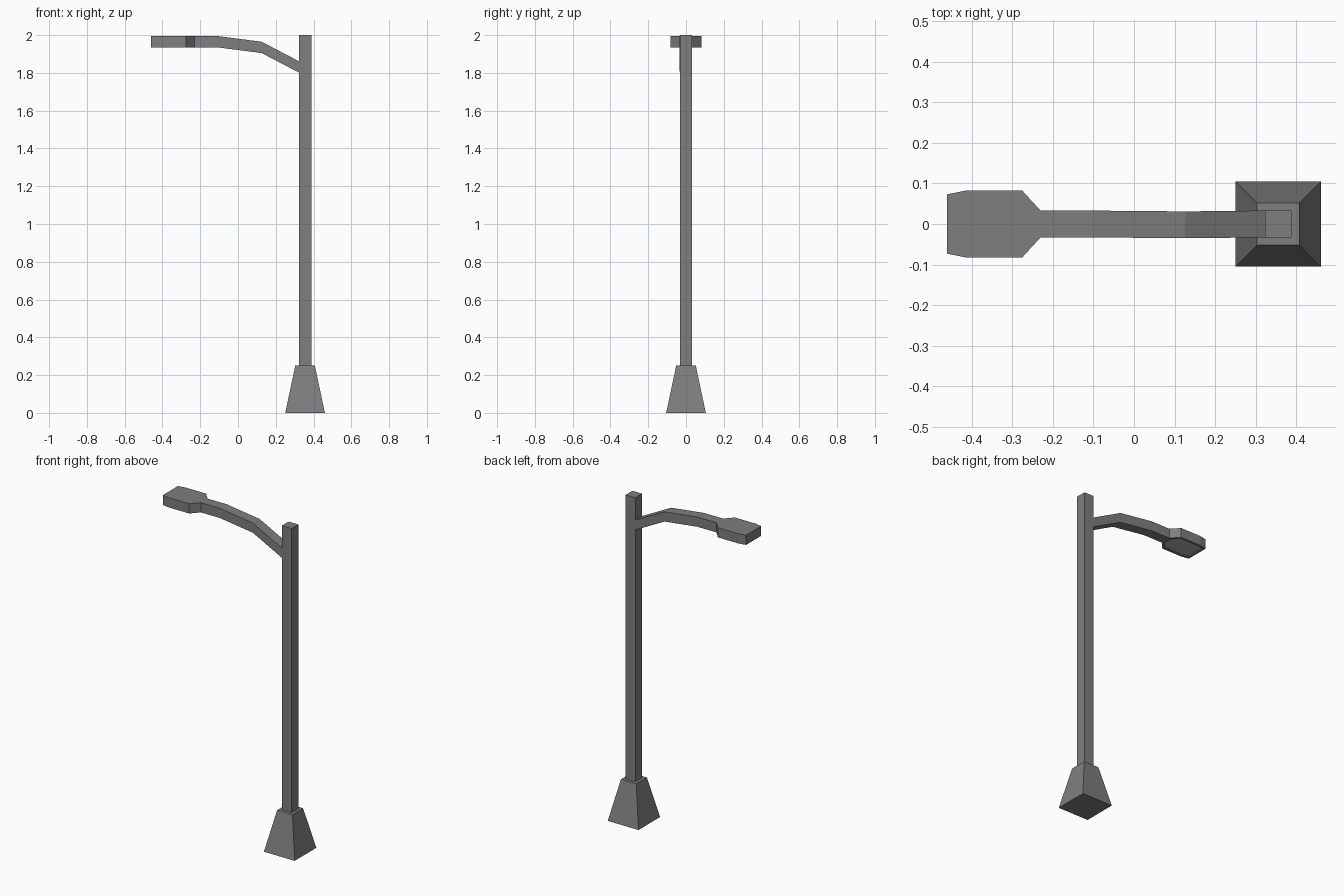
import bpy, bmesh

if "Cube" in bpy.data.objects:
    bpy.data.objects.remove(bpy.data.objects["Cube"])


def material(name, v):
    m = bpy.data.materials.new(name)
    m.diffuse_color = (v, v, v, 1)
    m.use_nodes = True
    m.node_tree.nodes["Principled BSDF"].inputs["Base Color"].default_value = m.diffuse_color
    return m


GREY = material("metal grey", 0.21)
LIGHT = material("lamp panel grey", 0.42)
PX = 0.355  # pole centre


def loft(name, rings, cap_start=True, cap_end=True):
    """Skin a list of equal-length point rings; returns the object."""
    bm = bmesh.new()
    vr = [[bm.verts.new(p) for p in r] for r in rings]
    n = len(vr[0])
    for a, b in zip(vr, vr[1:]):
        for i in range(n):
            j = (i + 1) % n
            bm.faces.new((a[i], a[j], b[j], b[i]))
    if cap_start:
        bm.faces.new(vr[0][::-1])
    if cap_end:
        bm.faces.new(vr[-1])
    bmesh.ops.recalc_face_normals(bm, faces=bm.faces[:])
    me = bpy.data.meshes.new(name)
    bm.to_mesh(me)
    bm.free()
    me.materials.append(GREY)
    ob = bpy.data.objects.new(name, me)
    bpy.context.collection.objects.link(ob)
    return ob


def square(h, z):
    return [(PX + sx * h, sy * h, z) for sx, sy in ((-1, -1), (1, -1), (1, 1), (-1, 1))]


# Tapered foot and square pole
loft("base", [square(0.105, 0), square(0.052, 0.25)])
loft("pole", [square(0.033, 0.25), square(0.033, 2.0)], cap_start=False)

# Bent arm: stations of x, bottom z, y centre
stations = [(0.322, 1.802, 0), (0.125, 1.905, -0.002), (-0.10, 1.934, 0), (-0.23, 1.934, 0)]
loft("arm", [[(x, y - 0.033, z), (x, y + 0.033, z), (x, y + 0.033, z + 0.06), (x, y - 0.033, z + 0.06)]
             for x, z, y in stations], cap_start=False, cap_end=False)

# Lamp head: mirrored outline, extruded
half = [(-0.23, 0.033), (-0.275, 0.082), (-0.415, 0.082), (-0.461, 0.073)]
outline = half + [(x, -y) for x, y in reversed(half)]
head = loft("lamp_head", [[(x, y, z) for x, y in outline] for z in (1.934, 1.994)])
head.data.materials.append(LIGHT)

# Recessed light panel on the underside
bm = bmesh.new()
bm.from_mesh(head.data)
bm.normal_update()
panel = min(bm.faces, key=lambda f: f.normal.z)
bmesh.ops.inset_region(bm, faces=[panel], thickness=0.015, depth=0)
bmesh.ops.inset_region(bm, faces=[panel], thickness=0.001, depth=-0.006)
panel.material_index = 1
bm.to_mesh(head.data)
bm.free()
